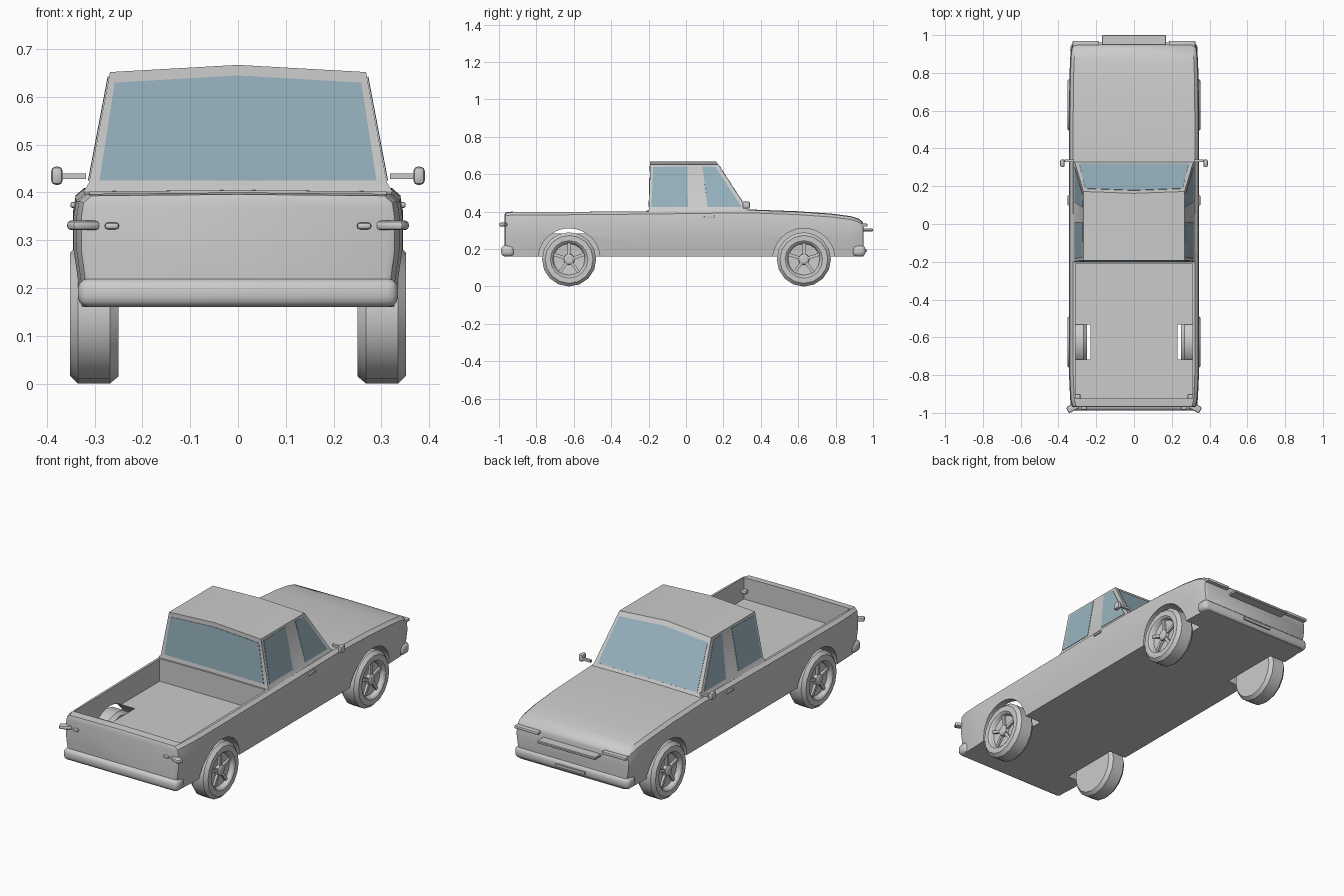
import bpy, bmesh
from math import sin, cos, pi, radians
from mathutils import Vector, Matrix

if "Cube" in bpy.data.objects:
    bpy.data.objects.remove(bpy.data.objects["Cube"])

glass_mat = bpy.data.materials.new("glass")
glass_mat.diffuse_color = (0.32, 0.46, 0.53, 1)
glass_mat.use_nodes = True
glass_mat.node_tree.nodes["Principled BSDF"].inputs["Base Color"].default_value = glass_mat.diffuse_color


def finish(name, bm, smooth=None, mat=None):
    bmesh.ops.recalc_face_normals(bm, faces=bm.faces[:])
    me = bpy.data.meshes.new(name)
    bm.to_mesh(me)
    bm.free()
    ob = bpy.data.objects.new(name, me)
    bpy.context.collection.objects.link(ob)
    if mat:
        me.materials.append(mat)
    if smooth:
        shade(ob, smooth)
    return ob


def activate(ob):
    bpy.ops.object.select_all(action='DESELECT')
    ob.select_set(True)
    bpy.context.view_layer.objects.active = ob


def shade(ob, deg=35):
    activate(ob)
    bpy.ops.object.shade_smooth_by_angle(angle=radians(deg))


def box(name, loc, size, bevel=0, segs=2, rot=0, smooth=35):
    bm = bmesh.new()
    bmesh.ops.create_cube(bm, size=1, matrix=Matrix.Diagonal((*size, 1)))
    if bevel:
        bmesh.ops.bevel(bm, geom=bm.edges[:], offset=bevel, segments=segs,
                        profile=0.5, affect='EDGES')
    bmesh.ops.transform(bm, verts=bm.verts[:],
                        matrix=Matrix.Translation(loc) @ Matrix.Rotation(rot, 4, 'Z'))
    return finish(name, bm, smooth)


def loft(bm, rings, closed_ends=True):
    vs = [[bm.verts.new(p) for p in r] for r in rings]
    n = len(vs[0])
    for a, b in zip(vs, vs[1:]):
        for i in range(n):
            bm.faces.new((a[i], a[(i + 1) % n], b[(i + 1) % n], b[i]))
    if closed_ends:
        bm.faces.new(vs[0])
        bm.faces.new(vs[-1])


def cut(ob, cutter):
    m = ob.modifiers.new("cut", 'BOOLEAN')
    m.operation, m.solver, m.object = 'DIFFERENCE', 'EXACT', cutter
    activate(ob)
    bpy.ops.object.modifier_apply(modifier=m.name)
    bpy.data.objects.remove(cutter, do_unlink=True)


def lathe(name, prof, cy, cz, side, n=16, smooth=None):
    """Spin (x, radius) points around the axle."""
    bm = bmesh.new()
    loft(bm, [[(side * x, cy + r * sin(2 * pi * i / n), cz - r * cos(2 * pi * i / n))
               for i in range(n)] for x, r in prof])
    return finish(name, bm, smooth)


# Body: cross-sections (y, half width, top height) along the length
def body_ring(y, w, top):
    half = [(w * .95, .16), (w * .975, .22), (w, .28), (w, top - .05),
            (w * .985, top - .018), (w * .935, top - .003)]
    return ([(x, y, z) for x, z in half] + [(0, y, top)]
            + [(-x, y, z) for x, z in reversed(half)])


sections = [(-.97, .318, .385), (-.965, .328, .396), (-.93, .338, .40), (-.80, .344, .40),
            (-.20, .345, .405), (.33, .345, .412), (.60, .344, .402), (.78, .342, .389),
            (.88, .338, .376), (.925, .333, .362), (.945, .327, .345), (.95, .318, .33)]
bm = bmesh.new()
loft(bm, [body_ring(*s) for s in sections])
body = finish("body", bm)

# Open cargo bed and the wheel arches
cut(body, box("bed_cutter", (0, -.5675, .383), (.62, .715, .2), smooth=None))
AXLES = (-.625, .63)
for y in AXLES:
    for s in (1, -1):
        cut(body, lathe("arch_cutter", [(.23, .166), (.45, .166)], y, .145, s, n=32))
shade(body, 35)

# Cab shell: flared foot, waist, and a roof with a slight centre ridge
def front_y(z):
    return .322 - (z - .42) / .232 * .15


def side_x(z):
    return .312 - (z - .42) / .232 * .044


def cab_ring(z, w, yb, yf, ridge=0):
    yr = front_y(z + ridge) if ridge else yf
    return [(-w, yb, z), (0, yb, z + ridge), (w, yb, z),
            (w, yf, z), (0, yr, z + ridge), (-w, yf, z)]


bm = bmesh.new()
loft(bm, [cab_ring(.385, .335, -.205, .345), cab_ring(.42, .312, -.197, .322),
          cab_ring(.652, .268, -.192, .172, .015)], closed_ends=False)
bm.verts.ensure_lookup_table()
top = bm.verts[-6:]
bm.faces.new((top[0], top[1], top[4], top[5]))
bm.faces.new((top[1], top[2], top[3], top[4]))
finish("cab", bm, 25)


# Windows: thin panes just proud of the cab shell
def pane(name, pts, out):
    bm = bmesh.new()
    f = bm.faces.new([bm.verts.new(Vector(p) + Vector(out) * .003) for p in pts])
    r = bmesh.ops.extrude_face_region(bm, geom=[f])
    bmesh.ops.translate(bm, vec=Vector(out) * -.002,
                        verts=[v for v in r["geom"] if isinstance(v, bmesh.types.BMVert)])
    finish(name, bm, mat=glass_mat)


outline = [(-.29, .425), (.29, .425), (.258, .63), (0, .645), (-.258, .63)]
pane("rear_window", [(x, -.197 + (z - .42) * .0215, z) for x, z in outline], (0, -1, 0))
pane("windshield", [(x, front_y(z), z) for x, z in outline], (0, .84, .54))
for s in (1, -1):
    for name, pts in (
            ("rear_side_window", [(-.185, .425), (.01, .425), (.008, .642), (-.175, .638)]),
            ("front_side_window", [(.115, .425), (.298, .425), (.158, .638), (.088, .642)])):
        pane(name, [(s * side_x(z), y, z) for y, z in pts], (s, 0, .19))

# Wheels: faceted tyre, dished rim, five spokes and a hub
tyre = [(.25, .02), (.25, .13), (.268, .145), (.335, .145), (.352, .128),
        (.352, .10), (.346, .092), (.328, .084), (.322, .02)]
for y in AXLES:
    for s in (1, -1):
        lathe("wheel", tyre, y, .145, s, smooth=25)
        lathe("hub", [(.32, .03), (.34, .028), (.345, .018)], y, .145, s, n=12)
        bm = bmesh.new()
        for k in range(5):
            m = (Matrix.Translation((s * .329, y, .145)) @ Matrix.Rotation(2 * pi * k / 5, 4, 'X')
                 @ Matrix.Translation((0, 0, .055)) @ Matrix.Diagonal((.016, .016, .066, 1)))
            bmesh.ops.create_cube(bm, size=1, matrix=m)
        finish("spokes", bm)

# Bumpers
box("rear_bumper", (0, -.953, .19), (.67, .07, .06), .022, 3)
box("front_bumper", (0, .925, .19), (.67, .07, .06), .022, 3)
box("bumper_plate", (0, .962, .19), (.17, .012, .014))

# Grille bar on the nose
box("grille_bar", (0, .97, .302), (.34, .06, .014), .003, 1)

for s in (1, -1):
    # Lamps
    box("headlight_strip", (s * .255, .952, .328), (.14, .036, .016), .005)
    box("tail_light", (s * .324, -.972, .331), (.064, .036, .02), .008, 2, -s * radians(28))
    box("reverse_light", (s * .264, -.97, .33), (.03, .028, .014), .006)
    box("bed_lamp", (s * .298, -.913, .33), (.032, .028, .022), .009)
    # Door handle
    box("door_handle", (s * .345, .125, .374), (.012, .055, .012), .004)
    # Side mirror
    box("mirror_arm", (s * .343, .335, .434), (.05, .014, .012))
    box("mirror", (s * .379, .322, .435), (.024, .04, .038), .009, 2)
